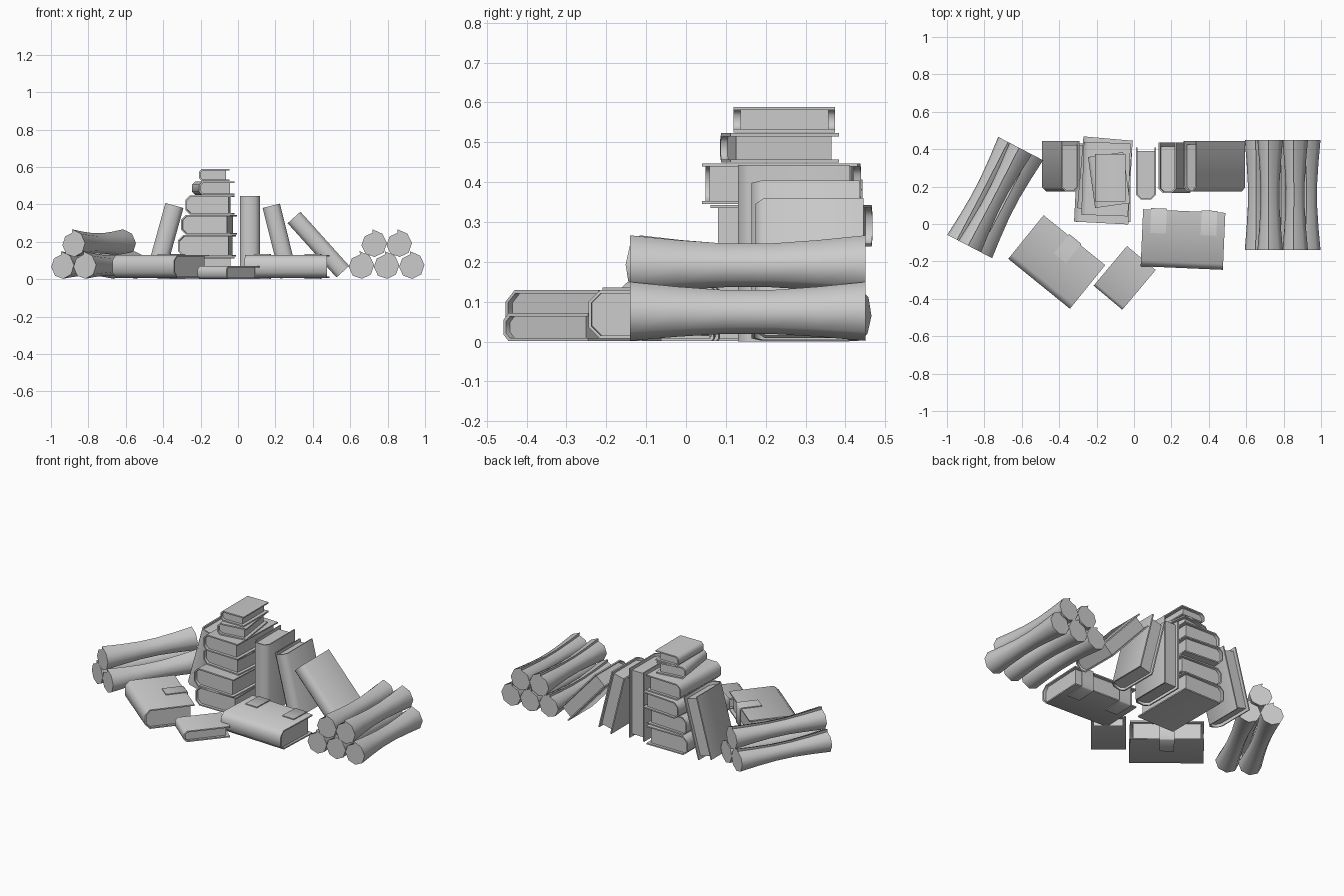
import bpy, bmesh, math
from math import radians, sin, cos
from mathutils import Matrix, Vector

cube = bpy.data.objects.get("Cube")
if cube:
    bpy.data.objects.remove(cube)

GREY = (0.6, 0.6, 0.6, 1)
mat = bpy.data.materials.new("plain grey")
mat.use_nodes = True
mat.diffuse_color = GREY
bsdf = next(n for n in mat.node_tree.nodes if n.type == 'BSDF_PRINCIPLED')
bsdf.inputs["Base Color"].default_value = GREY


def loft(name, rings, matrix, smooth=50):
    """Skin a list of matching rings, cap both ends and place the result."""
    bm = bmesh.new()
    rows = [[bm.verts.new(p) for p in ring] for ring in rings]
    n = len(rows[0])
    for a, b in zip(rows, rows[1:]):
        for i in range(n):
            j = (i + 1) % n
            bm.faces.new((a[i], a[j], b[j], b[i]))
    bm.faces.new(rows[0][::-1])
    bm.faces.new(rows[-1])
    bmesh.ops.recalc_face_normals(bm, faces=bm.faces)
    mesh = bpy.data.meshes.new(name)
    bm.to_mesh(mesh)
    bm.free()
    mesh.materials.append(mat)
    obj = bpy.data.objects.new(name, mesh)
    obj.matrix_world = matrix
    bpy.context.collection.objects.link(obj)
    bpy.ops.object.select_all(action='DESELECT')
    obj.select_set(True)
    bpy.context.view_layer.objects.active = obj
    bpy.ops.object.shade_smooth_by_angle(angle=radians(smooth))
    return obj


def bar(name, profile, y0, y1, matrix):
    """Extrude an x-z profile along y."""
    return loft(name, [[(x, y, z) for x, z in profile] for y in (y0, y1)], matrix)


def channel(closed, opened, half, chamfer, thick):
    """C-shaped profile, closed at one x and open at the other."""
    s = 1 if opened > closed else -1
    outer = [(opened, half), (closed + s * chamfer, half), (closed, half - chamfer)]
    h, k, c = half - thick, closed + s * thick, chamfer * 0.8
    inner = [(opened, h), (k + s * c, h), (k, h - c)]

    def flip(pts):
        return [(x, -z) for x, z in reversed(pts)]
    return outer + flip(outer) + inner_back(inner, flip)


def inner_back(inner, flip):
    return list(reversed(inner + flip(inner)))


def book(name, width, length, thick, matrix, straps=()):
    """Book centred on its origin: spine at -x, length along y, thickness z."""
    w, l, t = width / 2, length / 2, thick / 2
    board = 0.008
    bar(name + "_cover", channel(-w, w, t, thick * 0.24, board), -l, l, matrix)
    e, p = w - 0.02, t - board
    c = thick * 0.2
    block = [(e, p), (-w + board + c, p), (-w + board, p - c),
             (-w + board, c - p), (-w + board + c, -p), (e, -p)]
    bar(name + "_pages", block, 0.017 - l, l - 0.017, matrix)
    for i, y in enumerate(straps):
        clasp = channel(w + 0.008, w - 0.125, t + 0.006, 0.006, 0.007)
        bar(f"{name}_strap_{i + 1}", clasp, y - 0.042, y + 0.042, matrix)


def lying(x, y, z, turn):
    return Matrix.Translation((x, y, z)) @ Matrix.Rotation(radians(turn), 4, 'Z')


def standing(x, y, z, lean):
    # Spine faces the front, length points up
    up = Matrix(((0, 0, 1), (1, 0, 0), (0, 1, 0))).to_4x4()
    return Matrix.Translation((x, y, z)) @ Matrix.Rotation(radians(lean), 4, 'Y') @ up


def scroll(name, x, y, z, turn, length=0.59):
    """Rolled sheet: an open spiral outline, pinched in the middle."""
    rings = []
    for s in (-1, -0.6, -0.2, 0.2, 0.6, 1):
        pinch = 0.72 + 0.28 * abs(s) ** 1.5
        ring = []
        for i in range(9):
            a = radians(95 + 45 * i)
            r = (0.062 + 0.0016 * i) * pinch
            ring.append((r * cos(a), s * length / 2, r * sin(a)))
        # Inner lip where the sheet's free edge overlaps
        ring[-1] = (ring[-1][0], ring[-1][1], ring[-1][2] + 0.005 * pinch)
        rings.append(ring)
    loft(name, rings, lying(x, y, z, turn), 60)


# Stack of lying books, bottom to top: x, y, turn, width, length, thickness
stack = [(-0.165, 0.22, 0, 0.29, 0.42, 0.12),
         (-0.165, 0.21, -3, 0.29, 0.41, 0.117),
         (-0.155, 0.265, -5, 0.265, 0.385, 0.107),
         (-0.15, 0.24, -2, 0.25, 0.39, 0.104),
         (-0.133, 0.235, 8, 0.19, 0.275, 0.076),
         (-0.127, 0.247, 0, 0.165, 0.255, 0.066)]
z = 0.0
for i, (x, y, turn, w, l, t) in enumerate(stack):
    book(f"stacked_book_{i + 1}", w, l, t - 0.002, lying(x, y, z + t / 2, turn))
    z += t

# Upright and leaning books beside the stack
book("upright_book", 0.28, 0.443, 0.108, standing(0.064, 0.27, 0.222, 0))
book("leaning_book_left", 0.27, 0.39, 0.1, standing(-0.392, 0.308, 0.206, 15.5))
book("leaning_book_right", 0.27, 0.39, 0.095, standing(0.225, 0.3, 0.203, -14))
book("slumped_book", 0.27, 0.39, 0.092, standing(0.43, 0.31, 0.185, -42))

# Books lying in front
book("strapped_book_left", 0.3, 0.424, 0.122, lying(-0.413, -0.203, 0.068, 51), [0])
book("strapped_book_right", 0.305, 0.44, 0.122, lying(0.262, -0.083, 0.068, 87.5),
     [-0.135, 0.135])
book("small_book", 0.277, 0.2, 0.07, lying(-0.05, -0.288, 0.036, 50))

# Scroll pile on the right
for i, (x, h) in enumerate([(0.657, 0.07), (0.791, 0.07), (0.926, 0.07),
                            (0.725, 0.187), (0.859, 0.187)]):
    scroll(f"right_scroll_{i + 1}", x, 0.155, h, 0)

# Scroll pile on the left, turned outwards
angle = -27.5
for i, (off, h) in enumerate([(-0.067, 0.07), (0.067, 0.07), (0, 0.187)]):
    d = Matrix.Rotation(radians(angle), 3, 'Z') @ Vector((off, 0, 0))
    scroll(f"left_scroll_{i + 1}", d.x - 0.745, d.y + 0.143, h, angle)
